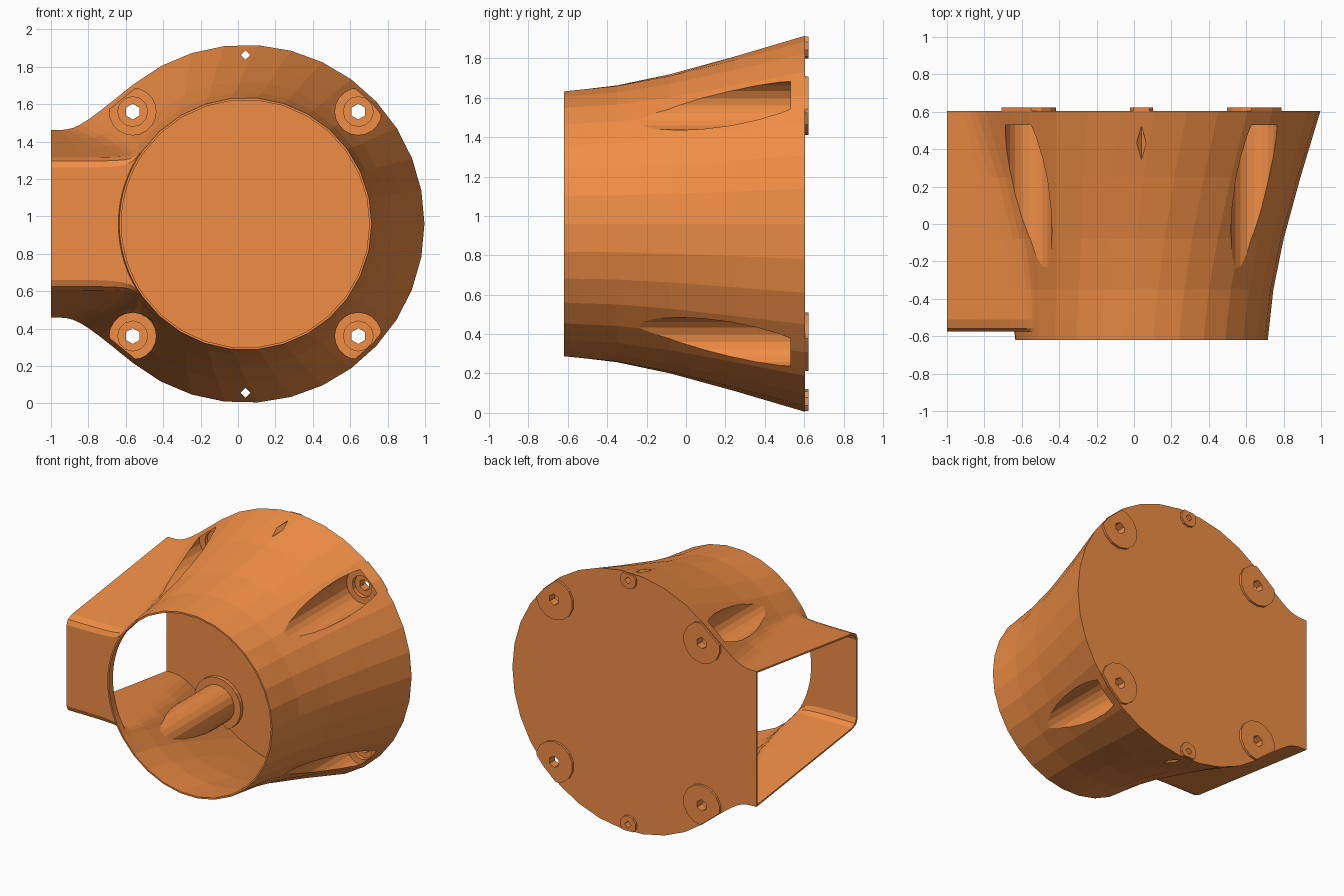
import bpy, bmesh, math
from mathutils import Matrix, Vector

if "Cube" in bpy.data.objects:
    bpy.data.objects.remove(bpy.data.objects["Cube"])

CX, CZ = 0.04, 0.96          # axis of the round body
T = 0.012                    # wall thickness
FLARE = [(-0.62, .675), (-0.35, .705), (-0.08, .76), (0.25, .85), (0.605, .957)]

orange = bpy.data.materials.new("orange_plastic")
orange.diffuse_color = (0.87, 0.27, 0.06, 1)
orange.use_nodes = True
orange.node_tree.nodes["Principled BSDF"].inputs["Base Color"].default_value = orange.diffuse_color


def radius(y):
    for (y0, r0), (y1, r1) in zip(FLARE, FLARE[1:]):
        if y <= y1:
            return r0 + (r1 - r0) * (y - y0) / (y1 - y0)
    return FLARE[-1][1]


def outline(y, w, inset, end):
    """Round section; with half-height w it also runs out to the side outlet."""
    r = radius(y) - inset
    k = min(max((y + 0.575) / 1.18, 0), 1)
    a = math.radians(145 - 16 * k)
    pts = [(r * math.cos(-a + 2 * a * i / 24), r * math.sin(-a + 2 * a * i / 24)) for i in range(25)]
    if w is None:
        step = (2 * math.pi - 2 * a) / 17
        pts += [(r * math.cos(a + step * i), r * math.sin(a + step * i)) for i in range(1, 17)]
    else:
        w -= inset
        p0 = Vector(pts[-1])
        p1 = Vector((p0.x - (p0.y - w) * math.tan(a - math.pi / 2) ** -1, w))
        # tangent of the circle met with the flat outlet wall
        d = Vector((-math.sin(a), math.cos(a)))
        p1 = p0 + d * ((w - p0.y) / d.y)
        p3 = Vector((-1.0 - CX, w))
        side = []
        for i in range(1, 9):
            t = i / 8
            side.append(p0 * (1 - t) ** 3 + p1 * (3 * t * (1 - t)) + p3 * t ** 3)
        side[-1].x = end - CX
        pts += [(p.x, p.y) for p in side] + [(p.x, -p.y) for p in reversed(side)]
    return [(CX + x, y, CZ + z) for x, z in pts]


def finish(name, bm):
    bmesh.ops.recalc_face_normals(bm, faces=bm.faces)
    me = bpy.data.meshes.new(name)
    bm.to_mesh(me)
    bm.free()
    me.materials.append(orange)
    ob = bpy.data.objects.new(name, me)
    bpy.context.collection.objects.link(ob)
    return ob


def loft(name, sections):
    bm = bmesh.new()
    rows = [[bm.verts.new(p) for p in s] for s in sections]
    n = len(rows[0])
    for a, b in zip(rows, rows[1:]):
        for i in range(n):
            bm.faces.new((a[i], a[(i + 1) % n], b[(i + 1) % n], b[i]))
    bm.faces.new(rows[0])
    bm.faces.new(rows[-1])
    bmesh.ops.remove_doubles(bm, verts=bm.verts, dist=1e-5)
    return finish(name, bm)


def rod(spots, r, y0, y1, sides):
    """Cylinders along y at each spot."""
    bm = bmesh.new()
    for x, z in spots:
        m = Matrix.Translation((x, (y0 + y1) / 2, z)) @ Matrix.Rotation(math.pi / 2, 4, 'X')
        bmesh.ops.create_cone(bm, cap_ends=True, segments=sides, radius1=r, radius2=r,
                              depth=y1 - y0, matrix=m)
    return finish("cutter", bm)


def boolean(ob, tool, op='DIFFERENCE'):
    mod = ob.modifiers.new("cut", 'BOOLEAN')
    mod.operation, mod.object, mod.solver = op, tool, 'EXACT'
    bpy.context.view_layer.objects.active = ob
    bpy.ops.object.modifier_apply(modifier=mod.name)
    bpy.data.objects.remove(tool)


def housing(name, inset, end, front, back):
    wall = -0.575 + inset
    half = lambda y: 0.355 + 0.145 * (y + 0.51) / 1.11
    rows = [(front, None), (wall, None), (wall, .30), (wall + .015, .335), (-0.51, .355)]
    rows += [(y, half(y)) for y in (-0.35, -0.08, 0.25, back)]
    return loft(name, [outline(y, w, inset, end) for y, w in rows])


screws = [(CX + sx * 0.603, CZ + sz * 0.6) for sx in (-1, 1) for sz in (-1, 1)]
pins = [(CX, CZ + s * 0.903) for s in (-1, 1)]

# Hollow interior, leaving tubes and bosses around the fasteners
cavity = housing("cavity", T, -1.1, -0.66, 0.593)
for tool in (rod(screws, .137, -0.5, 0.7, 20), rod(screws, .19, 0.565, 0.7, 20),
             rod(pins, .05, 0.1, 0.7, 10)):
    boolean(cavity, tool)

# Flared shell with side outlet and closed back plate
shell = housing("flared_housing", 0, -1.0, -0.62, 0.605)
boolean(shell, cavity)

# Raised pads on the back, trimmed to the rim
pads = rod(screws, .15, 0.6, 0.622, 14)
pads.name = "mounting_pads"
small = rod(pins, .065, 0.6, 0.622, 10)
small.name = "pin_pads"
for ob in (pads, small):
    boolean(ob, loft("trim", [outline(y, .5, 0.002, -1.0) for y in (0.605 - .011, 0.64)]), 'INTERSECT')

# Screw pockets, counterbores and through holes
boolean(shell, rod(screws, .125, -0.8, 0.53, 20))
boolean(shell, rod(screws, .08, 0.5, 0.56, 12))
for ob in (shell, pads):
    boolean(ob, rod(screws, .042, 0.4, 0.7, 6))
for ob in (shell, small):
    boolean(ob, rod(pins, .026, -0.5, 0.7, 4))
